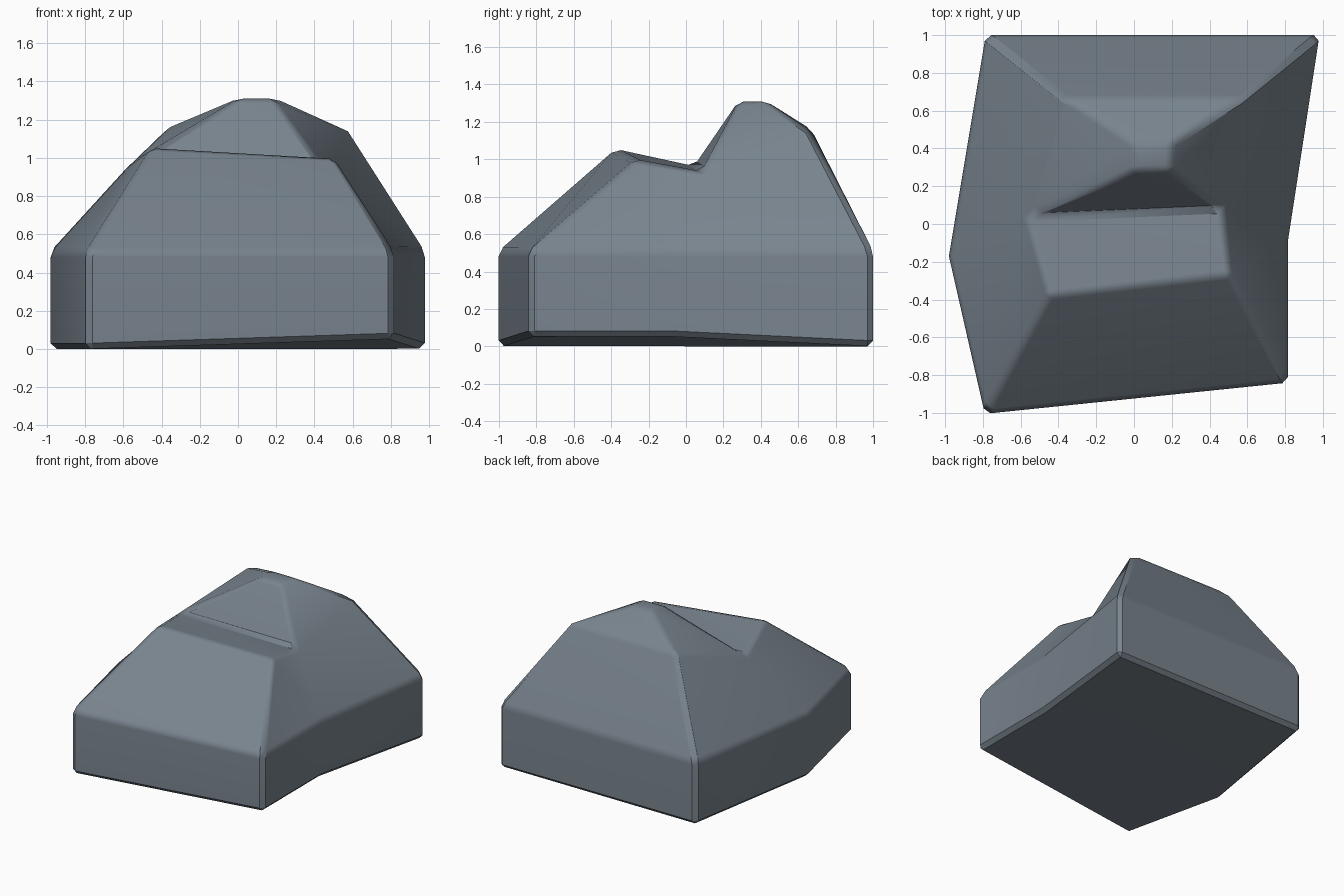
import bpy, bmesh
from math import radians

if "Cube" in bpy.data.objects:
    bpy.data.objects.remove(bpy.data.objects["Cube"])

# Outline seen from above: back left, back right, mid right, front right, front left, mid left
outline = [(-0.785, 1.0), (0.982, 1.0), (0.815, -0.09),
           (0.815, -0.84), (-0.79, -1.005), (-0.98, -0.17)]
base_z = [0, 0, 0.053, 0.053, 0, 0]
# Shoulder ring (same order) and the small summit above the back half
shoulder = [(-0.37, 0.67, 1.16), (0.575, 0.67, 1.15), (0.465, 0.085, 0.935),
            (0.51, -0.27, 1.0), (-0.45, -0.38, 1.057), (-0.57, 0.04, 0.965)]
summit = [(0.0, 0.43, 1.31), (0.195, 0.43, 1.31),
          (0.195, 0.28, 1.31), (0.0, 0.28, 1.31)]

bm = bmesh.new()


def ring(points):
    return [bm.verts.new(p) for p in points]


def bridge(a, b):
    n = len(a)
    for i in range(n):
        j = (i + 1) % n
        bm.faces.new((a[i], a[j], b[j], b[i]))


bottom = ring([(x, y, z) for (x, y), z in zip(outline, base_z)])
wall = ring([(x, y, 0.51) for x, y in outline])
upper = ring(shoulder)
peak = ring(summit)

# Walls and slopes
bridge(bottom, wall)
bridge(wall, upper)
# Underside as two quads
bm.faces.new((bottom[0], bottom[1], bottom[2], bottom[5]))
bm.faces.new((bottom[5], bottom[2], bottom[3], bottom[4]))
# Front ledge, and back half rising to the summit
bm.faces.new((upper[5], upper[2], upper[3], upper[4]))
bridge([upper[0], upper[1], upper[2], upper[5]], peak)
bm.faces.new(peak)
bmesh.ops.recalc_face_normals(bm, faces=bm.faces)

# Chipped edges
bm.normal_update()
edges = [e for e in bm.edges if e.calc_face_angle(0) > 0.42]
bmesh.ops.bevel(bm, geom=edges, offset=0.03, offset_type='OFFSET',
                segments=1, profile=0.5, affect='EDGES', clamp_overlap=True)

mesh = bpy.data.meshes.new("rock")
bm.to_mesh(mesh)
bm.free()
rock = bpy.data.objects.new("rock", mesh)
bpy.context.collection.objects.link(rock)

# Smooth shading that keeps broad faces flat and chamfers crisp
for p in mesh.polygons:
    p.use_smooth = True
mesh.set_sharp_from_angle(angle=radians(32))
weighted = rock.modifiers.new("weighted_normals", 'WEIGHTED_NORMAL')
weighted.keep_sharp = True

# Slate grey stone
stone = bpy.data.materials.new("stone")
stone.diffuse_color = (0.19, 0.23, 0.27, 1)
stone.use_nodes = True
stone.node_tree.nodes["Principled BSDF"].inputs["Base Color"].default_value = stone.diffuse_color
mesh.materials.append(stone)
